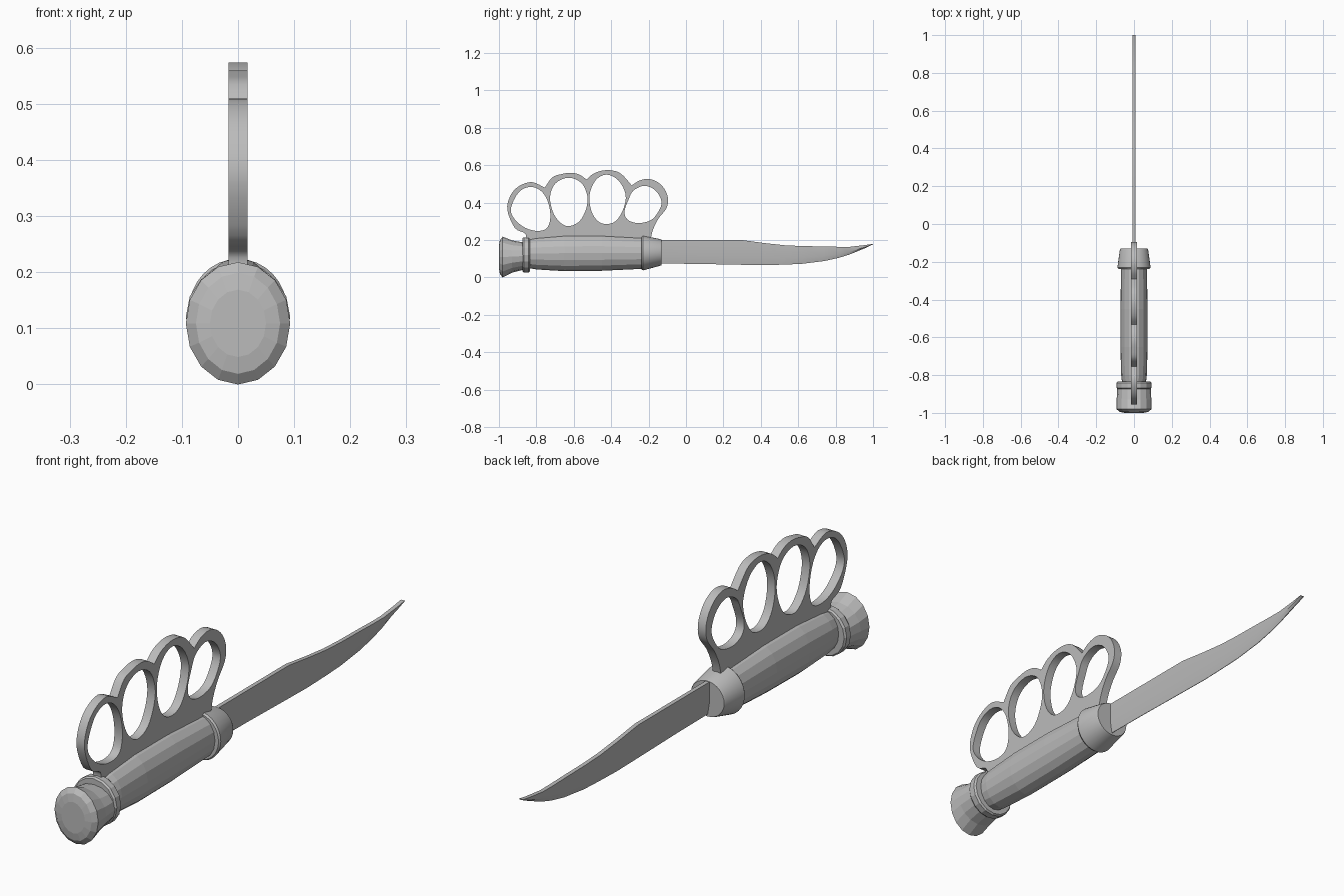
import bpy, bmesh, math
from mathutils import Matrix, Vector

if "Cube" in bpy.data.objects:
    bpy.data.objects.remove(bpy.data.objects["Cube"])

steel = bpy.data.materials.new("steel_grey")
steel.diffuse_color = (0.5, 0.5, 0.5, 1)
steel.use_nodes = True
steel.node_tree.nodes["Principled BSDF"].inputs["Base Color"].default_value = steel.diffuse_color


def finish(name, mesh, angle):
    """Add a mesh as an object, smoothing only below the given angle."""
    mesh.materials.clear()
    mesh.materials.append(steel)
    for p in mesh.polygons:
        p.use_smooth = angle > 0
        p.material_index = 0
    if angle > 0:
        mesh.set_sharp_from_angle(angle=math.radians(angle))
    ob = bpy.data.objects.new(name, mesh)
    bpy.context.collection.objects.link(ob)
    return ob


def loft(name, rings, angle=0):
    """Skin a row of equal-sized rings and cap both ends."""
    bm = bmesh.new()
    vs = [[bm.verts.new(p) for p in r] for r in rings]
    n = len(vs[0])
    for a, b in zip(vs, vs[1:]):
        for i in range(n):
            j = (i + 1) % n
            bm.faces.new((a[i], a[j], b[j], b[i]))
    bm.faces.new(vs[0])
    bm.faces.new(vs[-1])
    bmesh.ops.recalc_face_normals(bm, faces=bm.faces)
    mesh = bpy.data.meshes.new(name)
    bm.to_mesh(mesh)
    bm.free()
    return finish(name, mesh, angle)


def oval_body(name, stations, sides=16, angle=0):
    """Oval cross-sections (y, half width, centre z, half height) along y."""
    turn = [2 * math.pi * i / sides for i in range(sides)]
    return loft(name, [[(rx * math.sin(a), y, cz + rz * math.cos(a)) for a in turn]
                       for y, rx, cz, rz in stations], angle)


def smooth_path(pts, closed=False, steps=4):
    """Rounded path through the points."""
    pts = [Vector(p) for p in pts]
    n = len(pts)
    get = (lambda i: pts[i % n]) if closed else (lambda i: pts[max(0, min(n - 1, i))])
    out = []
    for i in range(n if closed else n - 1):
        p0, p1, p2, p3 = (get(i + k) for k in (-1, 0, 1, 2))
        for s in range(steps):
            t = s / steps
            out.append(0.5 * (2 * p1 + (p2 - p0) * t + (2 * p0 - 5 * p1 + 4 * p2 - p3) * t * t
                              + (3 * p1 - p0 - 3 * p2 + p3) * t ** 3))
    return out if closed else out + [pts[-1]]


# Grip parts
oval_body("pommel", [(-1.0, .05, .109, .06), (-.995, .075, .109, .09), (-.98, .093, .109, .109),
                     (-.93, .092, .112, .086), (-.86, .088, .115, .071)])
oval_body("collar_ring", [(-.874, .087, .121, .089), (-.867, .093, .121, .094),
                          (-.842, .093, .121, .094), (-.835, .087, .121, .089)])
oval_body("handle", [(-.85, .062, .128, .076), (-.8, .068, .128, .085), (-.65, .072, .13, .096),
                     (-.45, .072, .131, .095), (-.22, .068, .13, .083)])
oval_body("bolster", [(-.237, .083, .131, .088), (-.23, .088, .131, .093),
                      (-.137, .075, .134, .071), (-.13, .071, .134, .068)], 32, 35)

# Blade: flat spine tapering to a thin lower edge (y, spine z, edge z)
profile = [(-.2, .2, .075), (.05, .2, .073), (.3, .2, .068), (.42, .184, .066), (.53, .172, .069),
           (.62, .168, .073), (.74, .166, .088), (.82, .164, .106), (.875, .164, .123),
           (.955, .173, .156), (1.0, .18, .177)]
t = .008
loft("blade", [[(t, y, top), (t, y, low + .35 * (top - low)), (.001, y, low), (-.001, y, low),
                (-t, y, low + .35 * (top - low)), (-t, y, top)] for y, top, low in profile], 30)

# Knuckle guard: scalloped outline, one rounded arc per finger
arcs = [
    [(-.855, .2), (-.86, .235), (-.915, .265), (-.955, .36), (-.94, .435), (-.895, .487),
     (-.825, .51), (-.755, .48)],
    [(-.755, .48), (-.715, .535), (-.665, .553), (-.617, .56), (-.57, .55), (-.532, .524)],
    [(-.532, .524), (-.495, .555), (-.445, .572), (-.393, .572), (-.345, .553), (-.29, .492)],
    [(-.29, .492), (-.25, .518), (-.2, .527), (-.152, .51), (-.115, .473), (-.096, .422),
     (-.105, .37), (-.147, .315), (-.176, .257), (-.19, .2)],
]
# Finger holes
holes = [
    [(-.835, .484), (-.895, .455), (-.936, .37), (-.917, .313), (-.858, .265), (-.79, .249),
     (-.741, .267), (-.725, .33), (-.74, .41), (-.778, .465)],
    [(-.628, .533), (-.698, .503), (-.727, .43), (-.708, .342), (-.666, .289), (-.623, .275),
     (-.57, .3), (-.535, .364), (-.527, .433), (-.559, .505)],
    [(-.425, .55), (-.484, .519), (-.516, .439), (-.505, .353), (-.468, .299), (-.42, .286),
     (-.372, .305), (-.334, .369), (-.323, .444), (-.361, .519)],
    [(-.222, .49), (-.281, .465), (-.307, .417), (-.329, .353), (-.313, .31), (-.26, .291),
     (-.19, .305), (-.147, .353), (-.131, .406), (-.163, .465)],
]
outline = []
for arc in arcs:
    outline += smooth_path(arc)[:-1]
outline.append(Vector(arcs[-1][-1]))

curve = bpy.data.curves.new("guard_curve", 'CURVE')
curve.dimensions = '2D'
curve.fill_mode = 'BOTH'
curve.extrude = .017
for loop in [outline] + [smooth_path(h, True) for h in holes]:
    sp = curve.splines.new('POLY')
    sp.points.add(len(loop) - 1)
    for point, co in zip(sp.points, loop):
        point.co = (co[0], co[1], 0, 1)
    sp.use_cyclic_u = True

helper = bpy.data.objects.new("guard_helper", curve)
bpy.context.collection.objects.link(helper)
graph = bpy.context.evaluated_depsgraph_get()
guard = bpy.data.meshes.new_from_object(helper.evaluated_get(graph))
bpy.data.objects.remove(helper)

# Stand the flat guard upright along the grip
guard.transform(Matrix(((0, 0, 1, 0), (1, 0, 0, 0), (0, 1, 0, 0), (0, 0, 0, 1))))
bm = bmesh.new()
bm.from_mesh(guard)
bmesh.ops.remove_doubles(bm, verts=bm.verts, dist=1e-5)
bmesh.ops.recalc_face_normals(bm, faces=bm.faces)
bm.to_mesh(guard)
bm.free()
finish("knuckle_guard", guard, 35)
